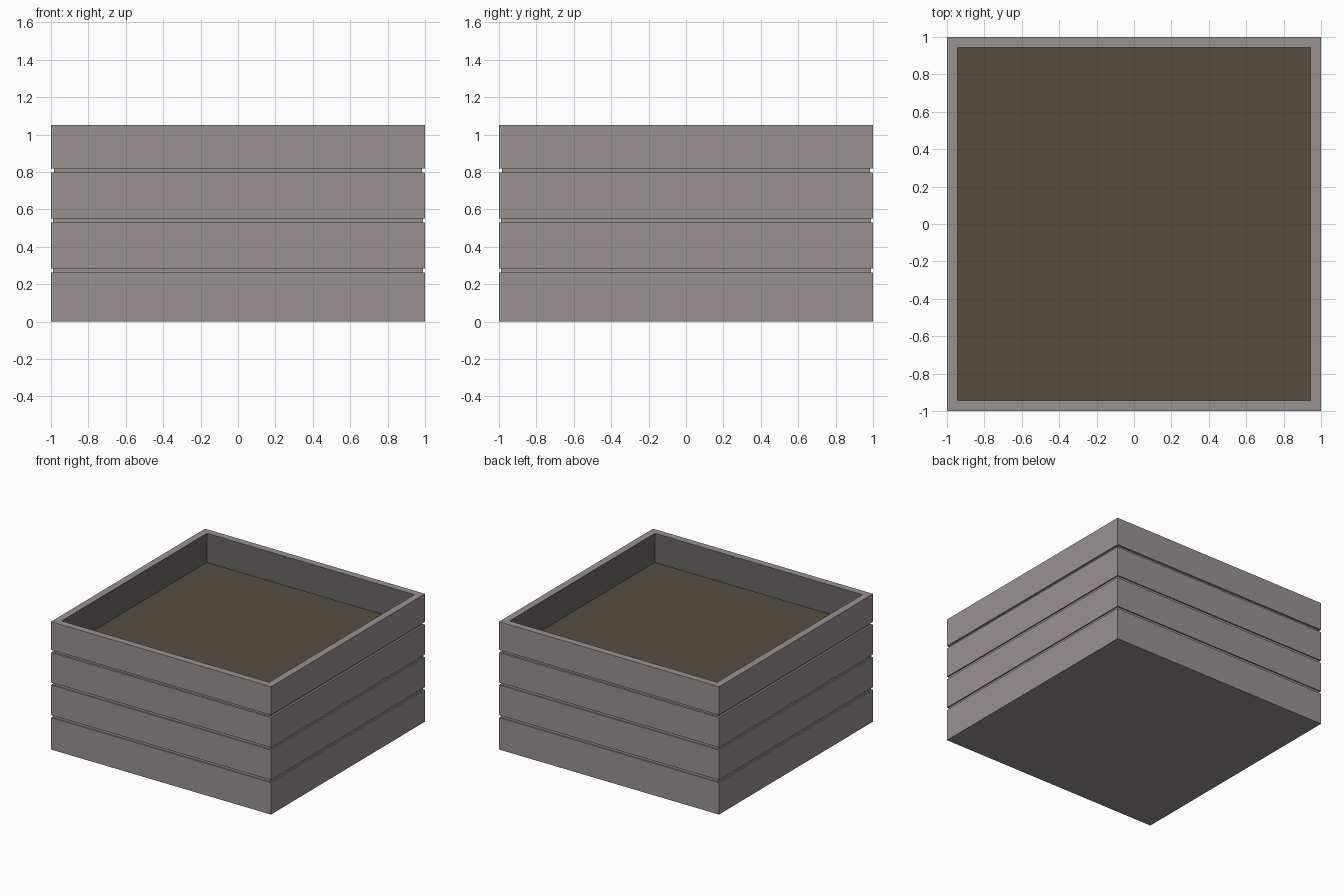
import bpy
import bmesh

cube = bpy.data.objects.get("Cube")
if cube:
    bpy.data.objects.remove(cube, do_unlink=True)

HEIGHT = 1.05
INNER = 0.943
SOIL_Z = 0.81


def make_material(name, rgb):
    mat = bpy.data.materials.new(name)
    mat.use_nodes = True
    color = (*rgb, 1.0)
    mat.diffuse_color = color
    mat.node_tree.nodes["Principled BSDF"].inputs["Base Color"].default_value = color
    return mat


def make_object(name, bm, materials):
    mesh = bpy.data.meshes.new(name)
    bm.to_mesh(mesh)
    bm.free()
    for mat in materials:
        mesh.materials.append(mat)
    obj = bpy.data.objects.new(name, mesh)
    bpy.context.collection.objects.link(obj)
    return obj


def square_ring(bm, half, z):
    corners = [(-1, -1), (1, -1), (1, 1), (-1, 1)]
    return [bm.verts.new((x * half, y * half, z)) for x, y in corners]


wall = make_material("warm grey wood", (0.318, 0.291, 0.275))
lining = make_material("dark grey lining", (0.145, 0.138, 0.133))
soil = make_material("brown soil", (0.093, 0.074, 0.051))

# Square profile: planks with recessed gaps, rim, then the inner wall
profile = [(1.0, 0.0)]
for low, high, half in [(0.262, 0.283, 0.99), (0.53, 0.551, 0.99), (0.797, 0.818, 0.984)]:
    profile += [(1.0, low), (half, low), (half, high), (1.0, high)]
profile += [(1.0, HEIGHT), (INNER, HEIGHT), (INNER, SOIL_Z)]

# Planter box
bm = bmesh.new()
rings = [square_ring(bm, half, z) for half, z in profile]
bm.faces.new(reversed(rings[0]))
for lower, upper in zip(rings, rings[1:]):
    for i in range(4):
        j = (i + 1) % 4
        face = bm.faces.new((lower[i], lower[j], upper[j], upper[i]))
        face.material_index = 1 if upper is rings[-1] else 0
make_object("planter_box", bm, [wall, lining])

# Soil surface
bm = bmesh.new()
bm.faces.new(square_ring(bm, INNER, SOIL_Z))
make_object("soil_surface", bm, [soil])
